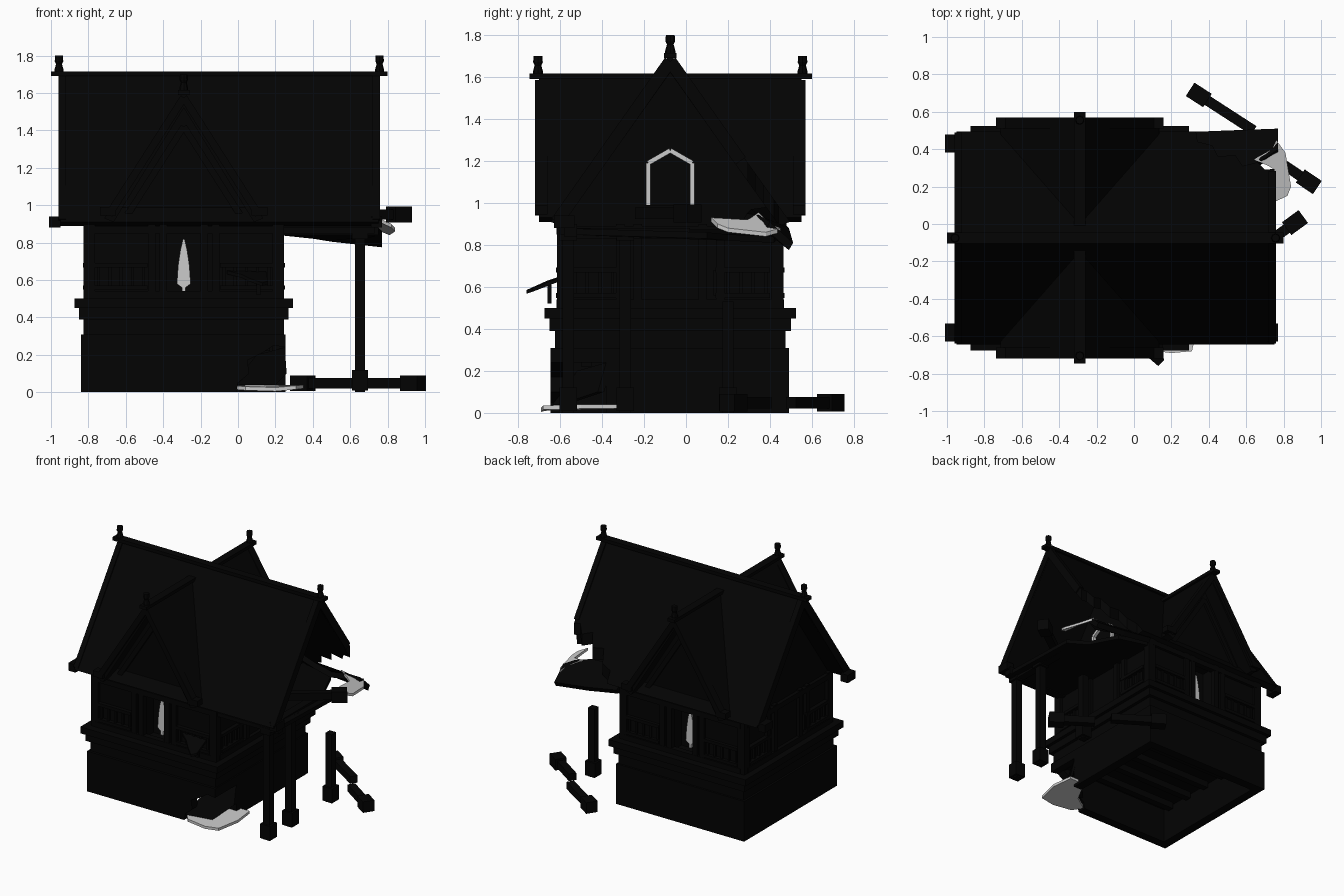
import bpy, bmesh, math
from mathutils import Vector as V

if "Cube" in bpy.data.objects:
    bpy.data.objects.remove(bpy.data.objects["Cube"])

dark = bpy.data.materials.new("dark")
dark.diffuse_color = (0.001, 0.001, 0.001, 1)
dark.use_nodes = True
dark.node_tree.nodes["Principled BSDF"].inputs["Base Color"].default_value = dark.diffuse_color
XC, YC = -0.29, -0.075      # house centre lines


def finish(name, bm, mat=dark):
    bmesh.ops.recalc_face_normals(bm, faces=bm.faces)
    me = bpy.data.meshes.new(name)
    bm.to_mesh(me)
    bm.free()
    ob = bpy.data.objects.new(name, me)
    bpy.context.collection.objects.link(ob)
    if mat:
        me.materials.append(mat)
    return ob


def box(name, lo, hi, mat=dark):
    bm = bmesh.new()
    bmesh.ops.create_cube(bm, size=1)
    for v in bm.verts:
        v.co = V([(l + h) / 2 + c * (h - l) for l, h, c in zip(lo, hi, v.co)])
    return finish(name, bm, mat)


def beam(name, p, q, w=0.055, d=None, mat=dark):
    p, q = V(p), V(q)
    bm = bmesh.new()
    bmesh.ops.create_cube(bm, size=1)
    ob = finish(name, bm, mat)
    ob.location = (p + q) / 2
    ob.rotation_euler = (q - p).to_track_quat('X', 'Z').to_euler()
    ob.scale = ((q - p).length, w, d or w)
    return ob


def prism(name, pts, off, mat=dark):
    """Extrude a planar or slightly warped polygon by an offset."""
    bm = bmesh.new()
    f = bm.faces.new([bm.verts.new(p) for p in pts])
    r = bmesh.ops.extrude_face_region(bm, geom=[f])
    for v in r['geom']:
        if isinstance(v, bmesh.types.BMVert):
            v.co += V(off)
    return finish(name, bm, mat)


def cut(ob, cutter):
    m = ob.modifiers.new("break", 'BOOLEAN')
    m.operation, m.object, m.solver = 'DIFFERENCE', cutter, 'EXACT'
    cutter.hide_render = True
    cutter.hide_set(True)


def finial(name, x, y, z):
    bm = bmesh.new()
    for r1, r2, h, zz in ((.024, .024, .03, 0), (.024, .016, .03, .03), (.016, .023, .015, .06), (.023, .021, .03, .075)):
        c = bmesh.ops.create_cone(bm, cap_ends=True, segments=8, radius1=r1, radius2=r2, depth=h)
        bmesh.ops.translate(bm, verts=c['verts'], vec=(x, y, z + zz + h / 2))
    finish(name, bm)


# Hollow stone base, broken at its front right corner
base = box("stone_base", (-.84, -.645, 0), (.255, .49, .31))
cut(base, box("base_hollow_cutter", (-.77, -.575, -.1), (.185, .42, .27)))
hole = [(-.02, -.8, -.05), (.0, -.8, .05), (.06, -.8, .1), (.05, -.8, .17), (.13, -.8, .21),
        (.19, -.8, .25), (.4, -.8, .22), (.4, -.8, -.05)]
cut(base, prism("base_hole_cutter", hole, (0, .42, 0)))
for i in range(5):
    box("floor_joist", (-.75, -.5 + i * .2, .22), (.17, -.45 + i * .2, .27))

# Stepped band between base and upper floor
for a, z0, z1 in ((.535, .31, .39), (.56, .39, .45), (.585, .45, .5)):
    box("floor_band", (XC - a, YC - a - .015, z0), (XC + a, YC + a + .015, z1))

# Upper storey with recessed middle bays, and attic gables
wall = box("upper_wall", (-.80, -.59, .5), (.22, .445, .92))
for s in (-1, 1):
    cut(wall, box("bay_cutter", (XC - .1, YC + s * .5 - .1, .51), (XC + .1, YC + s * .5 + .1, .88)))
prism("main_attic", [(-.80, YC - .5, .92), (-.80, YC + .5, .92), (-.80, YC, 1.63)], (1.02, 0, 0))
prism("cross_attic", [(XC - .38, -.59, .92), (XC + .38, -.59, .92), (XC, -.59, 1.53)], (0, 1.035, 0))

# Timber frame and windows, the same on opposite walls
for s in (-1, 1):
    y, x = YC + s * .52, XC + s * .515
    for k in (-1, 1):
        box("corner_post", (XC + k * .505 - .03, YC + s * .51 - .03, .5), (XC + k * .505 + .03, YC + s * .51 + .03, .9))
    for dx in (-.17, -.11, .11, .17):
        box("wall_stud", (XC + dx - .02, y - .02, .5), (XC + dx + .02, y + .02, .9))
        box("side_stud", (x - .02, YC + dx * 1.4 - .02, .5), (x + .02, YC + dx * 1.4 + .02, .9))
    for z in (.52, .87):
        box("wall_rail", (XC - .5, y - .022, z - .02), (XC + .5, y + .022, z + .02))
        box("side_rail", (x - .022, YC - .5, z - .02), (x + .022, YC + .5, z + .02))
    for k in (-1, 1):
        for z in (.56, .68):
            box("window_sill", (XC + k * .335 - .14, y - .025, z - .012), (XC + k * .335 + .14, y + .025, z + .012))
            box("side_sill", (x - .025, YC + k * .345 - .13, z - .012), (x + .025, YC + k * .345 + .13, z + .012))
        for i in range(5):
            d = k * .335 + (i - 2) * .06
            box("window_bar", (XC + d - .008, y - .012, .56), (XC + d + .008, y + .012, .68))
            box("side_bar", (x - .012, YC + d - .008, .56), (x + .012, YC + d + .008, .68))
        beam("gable_brace", (XC + k * .3, y, .95), (XC, y, 1.42), .035)
    # Pale pointed pane set back in the middle bay
    half = [(.01, .53), (.01, .56), (.037, .58), (.03, .68), (.018, .76), (.004, .82)]
    yp = YC + s * .41
    pane = [(XC + a, yp, z) for a, z in half] + [(XC - a, yp, z) for a, z in half[::-1]]
    prism("window_pane", pane, (0, s * .03, 0), None)

# Steep roof slopes as thick slabs
T = .05


def slope(name, along, s, apex, half, eave, a, b):
    prof = [(0, apex), (s * half, eave), (s * (half - .05), eave - .02), (0, apex - T * 1.8)]
    if along == 'x':
        return prism(name, [(a, YC + u, z) for u, z in prof], (b - a, 0, 0))
    return prism(name, [(XC + u, a, z) for u, z in prof], (0, b - a, 0))


for s in (-1, 1):
    r = slope("main_roof", 'x', s, 1.71, .57, .91, -.95, .75)
    slope("cross_roof", 'y', s, 1.61, .425, .93, -.7, .55)
    if s > 0:
        jag = [(.9, .31), (.7, .29), (.66, .33), (.58, .31), (.54, .37), (.45, .36), (.42, .42), (.34, .44), (.3, .7), (.9, .7)]
        cut(r, prism("roof_hole_cutter", [(a, b, .7) for a, b in jag], (0, 0, .8)))

# Barge boards, foot blocks, ridge beams and finials
for e in (-1, 1):
    x, y = -.1 + e * .84, YC + e * .615
    for s in (-1, 1):
        if not (e > 0 and s > 0):
            beam("main_barge_board", (x, YC, 1.675), (x, YC + s * .54, .91), .04, .06)
            box("main_barge_foot", (x + e * .02 - .05, YC + s * .505 - .048, .88), (x + e * .02 + .01, YC + s * .505 + .048, .94))
        else:
            beam("broken_barge_board", (x, YC, 1.675), (x, .26, 1.2), .04, .06)
        beam("cross_barge_board", (XC, y, 1.575), (XC + s * .4, y, .95), .06, .04)
        box("cross_barge_foot", (XC + s * .405 - .042, y - .03, .945), (XC + s * .405 + .042, y + .03, .99))
    finial("main_finial", -.1 + e * .857, YC, 1.695)
    finial("cross_finial", XC, YC + e * .63, 1.595)
box("main_ridge_beam", (-1.0, YC - .03, 1.69), (.8, YC + .03, 1.715))
box("cross_ridge_beam", (XC - .03, -.745, 1.59), (XC + .03, .6, 1.615))

# Porch ceiling, sagging towards the broken corner
prism("porch_ceiling", [(.22, -.6, .88), (.73, -.6, .88), (.73, .1, .86), (.6, .2, .85), (.5, .42, .84), (.22, .45, .87)], (0, 0, -.03))
box("porch_side_beam", (.22, -.58, .84), (.75, -.52, .9))
box("porch_end_beam", (.62, -.6, .83), (.68, .02, .88))

# Pale attic window frame behind the porch roof
fr = [(-.18, .99), (-.18, 1.19), (YC, 1.25), (.03, 1.19), (.03, .99)]
for (a, z), (b, w) in zip(fr, fr[1:]):
    beam("attic_window_frame", (.235, a, z), (.235, b, w), .022, .022, None)
box("attic_window_sill", (.21, -.2, .93), (.27, .05, .99))

# Standing porch posts and the snapped one
for y, top in ((-.56, .86), (-.29, .86), (.2, .53)):
    box("porch_post", (.625, y - .027, 0), (.68, y + .027, top))
    box("post_foot", (.61, y - .042, .01), (.695, y + .042, .12))
    if top > .8:
        box("post_capital", (.61, y - .042, .82), (.695, y + .042, .87))

# Fallen post halves and a dislodged beam, each with an end block
for a, b in (((.30, .72, .048), (.64, .5, .048)), ((.98, .195, .048), (.7, .385, .048)),
             ((.905, .04, .95), (.55, -.22, .95))):
    a, b = V(a), V(b)
    d = (b - a).normalized()
    beam("fallen_post", a, b)
    beam("fallen_post_block", a, a + d * .11, .085, .085)

# Hanging roof fragment and its pale torn sheet
prism("hanging_roof", [(.25, .38, .98), (.45, .31, .97), (.6, .29, .95), (.7, .35, .94), (.77, .4, .91), (.77, .51, .81), (.5, .5, .84), (.25, .49, .88)],
      (0, -.02, -.035))
prism("torn_sheet", [(.64, .345, .955), (.72, .31, .93), (.75, .29, .92), (.755, .12, .93), (.82, .15, .9), (.84, .2, .88), (.81, .38, .86), (.76, .45, .88), (.74, .4, .9)],
      (0, 0, -.02), None)

# Pale rubble sheet below the broken base corner
prism("rubble_sheet", [(-.02, -.6, .015), (.04, -.67, .01), (.2, -.69, .005), (.31, -.68, .015), (.35, -.5, .02), (.33, -.33, .02), (.2, -.33, .02), (.1, -.52, .02)],
      (0, 0, .02), None)
prism("leaning_rubble", [(-.03, -.64, .04), (.2, -.6, .04), (.26, -.42, .1), (.25, -.38, .24), (.1, -.52, .2)], (0, .03, 0))

# Broken awning on the front wall
prism("broken_awning", [(-.06, -.6, .65), (.02, -.66, .63), (.06, -.7, .61), (.13, -.76, .585), (.16, -.73, .595), (.15, -.6, .645)], (0, 0, -.018))
box("awning_prop", (.1, -.66, .52), (.12, -.64, .61))
